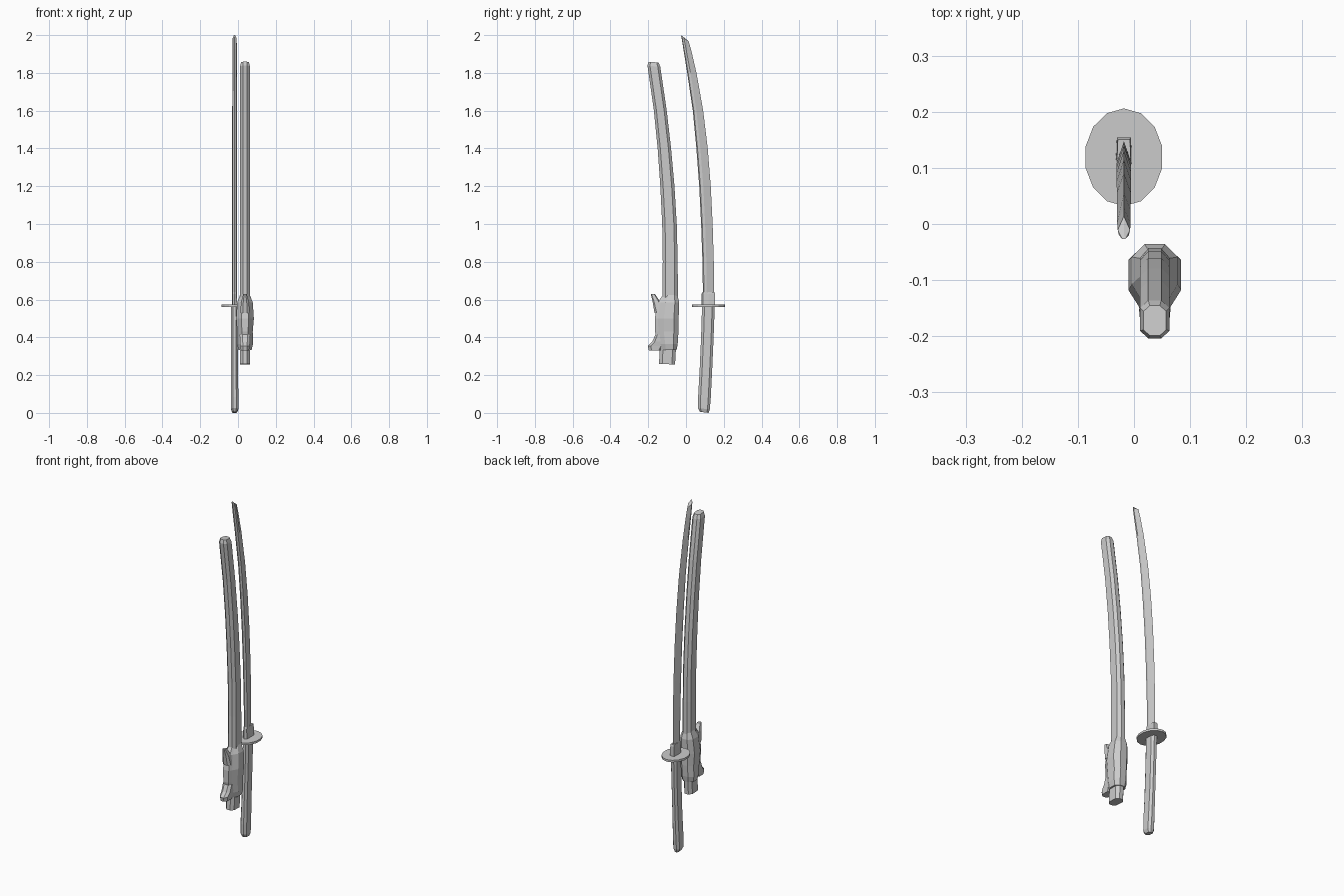
import bpy, bmesh, math


def loft(name, cx, profile, stations, tilt=0.0):
    """Skin a profile (unit x, unit y) through (z, y_min, y_max, half_width[, tilt]) stations."""
    bm = bmesh.new()
    rings = []
    for st in stations:
        z, y0, y1, w = st[:4]
        t = st[4] if len(st) > 4 else tilt
        ring = []
        for px, py in profile:
            y = (y0 + y1) / 2 + py * (y1 - y0) / 2
            ring.append(bm.verts.new((cx + px * w, y, z + t * py)))
        rings.append(ring)
    n = len(profile)
    for a, b in zip(rings, rings[1:]):
        for i in range(n):
            j = (i + 1) % n
            bm.faces.new((a[i], a[j], b[j], b[i]))
    bm.faces.new(rings[0][::-1])
    bm.faces.new(rings[-1])
    bmesh.ops.recalc_face_normals(bm, faces=bm.faces)
    mesh = bpy.data.meshes.new(name)
    bm.to_mesh(mesh)
    bm.free()
    obj = bpy.data.objects.new(name, mesh)
    bpy.context.collection.objects.link(obj)
    return obj


def mirrored(half):
    """Complete a right-hand half profile (running -y to +y) across x = 0."""
    return half + [(-x, y) for x, y in reversed(half) if x > 0]


OCTAGON = mirrored([(0.45, -1), (1, -0.6), (1, 0.6), (0.45, 1)])
BLADE = mirrored([(0, -1), (0.8, -0.8), (1, -0.3), (0, 1)])
COLLAR = mirrored([(0, -1), (0.85, -0.8), (1, 0), (0.9, 1)])
KNOT = mirrored([(0.4, -1), (0.6, -0.72), (1, -0.25), (1, 0.6), (0.45, 1)])
GUARD = [(math.sin(i * math.tau / 14), math.cos(i * math.tau / 14)) for i in range(14)]

SX = -0.018   # sword centre line
CX = 0.037    # scabbard centre line

# Curved single-edged blade, cutting edge on the outer side of the curve
loft("blade", SX, BLADE, [
    (0.60, 0.090, 0.148, 0.013), (0.80, 0.087, 0.147, 0.013),
    (1.00, 0.080, 0.141, 0.013), (1.20, 0.070, 0.131, 0.013),
    (1.40, 0.055, 0.115, 0.013), (1.60, 0.036, 0.091, 0.0125, -0.001),
    (1.80, 0.006, 0.056, 0.012, -0.003), (1.92, -0.014, 0.029, 0.012, -0.006),
    (1.979, -0.024, 0.014, 0.011, -0.011), (1.997, -0.027, -0.020, 0.004, -0.003)])

# Collar at the root of the blade
loft("blade_collar", SX, COLLAR, [
    (0.57, 0.083, 0.154, 0.014), (0.63, 0.083, 0.154, 0.013),
    (0.64, 0.087, 0.151, 0.012)])

# Fourteen-sided oval hand guard
loft("hand_guard", SX, GUARD, [(0.561, 0.032, 0.206, 0.07), (0.573, 0.032, 0.206, 0.07)])

# Handle with rounded pommel
loft("handle", SX, OCTAGON, [
    (0.003, 0.073, 0.120, 0.013), (0.022, 0.064, 0.126, 0.020),
    (0.08, 0.064, 0.131, 0.020), (0.22, 0.072, 0.138, 0.018),
    (0.40, 0.080, 0.146, 0.018), (0.565, 0.085, 0.152, 0.019)], tilt=-0.003)

# Curved scabbard
loft("scabbard", CX, OCTAGON, [
    (0.258, -0.143, -0.058, 0.026, -0.002), (0.40, -0.135, -0.050, 0.026),
    (0.60, -0.126, -0.043, 0.026), (0.80, -0.123, -0.044, 0.026),
    (1.00, -0.126, -0.049, 0.026), (1.20, -0.136, -0.061, 0.026),
    (1.40, -0.150, -0.079, 0.026), (1.60, -0.170, -0.102, 0.026),
    (1.835, -0.204, -0.136, 0.026, -0.003), (1.857, -0.199, -0.145, 0.020, -0.002)])

# Cord wrapping tied around the scabbard
loft("cord_wrap", CX, KNOT, [
    (0.625, -0.122, -0.046, 0.026), (0.585, -0.150, -0.036, 0.041),
    (0.50, -0.165, -0.039, 0.047), (0.43, -0.164, -0.040, 0.041),
    (0.365, -0.150, -0.044, 0.042), (0.332, -0.140, -0.050, 0.035)])

# Loose cord ends poking forward at the top and bottom
loft("cord_end_upper", CX, OCTAGON, [
    (0.53, -0.167, -0.110, 0.026), (0.59, -0.177, -0.138, 0.020),
    (0.63, -0.187, -0.165, 0.009)])
loft("cord_end_lower", CX, OCTAGON, [
    (0.415, -0.162, -0.110, 0.028), (0.378, -0.178, -0.110, 0.027),
    (0.355, -0.202, -0.115, 0.024), (0.331, -0.197, -0.130, 0.022)])
